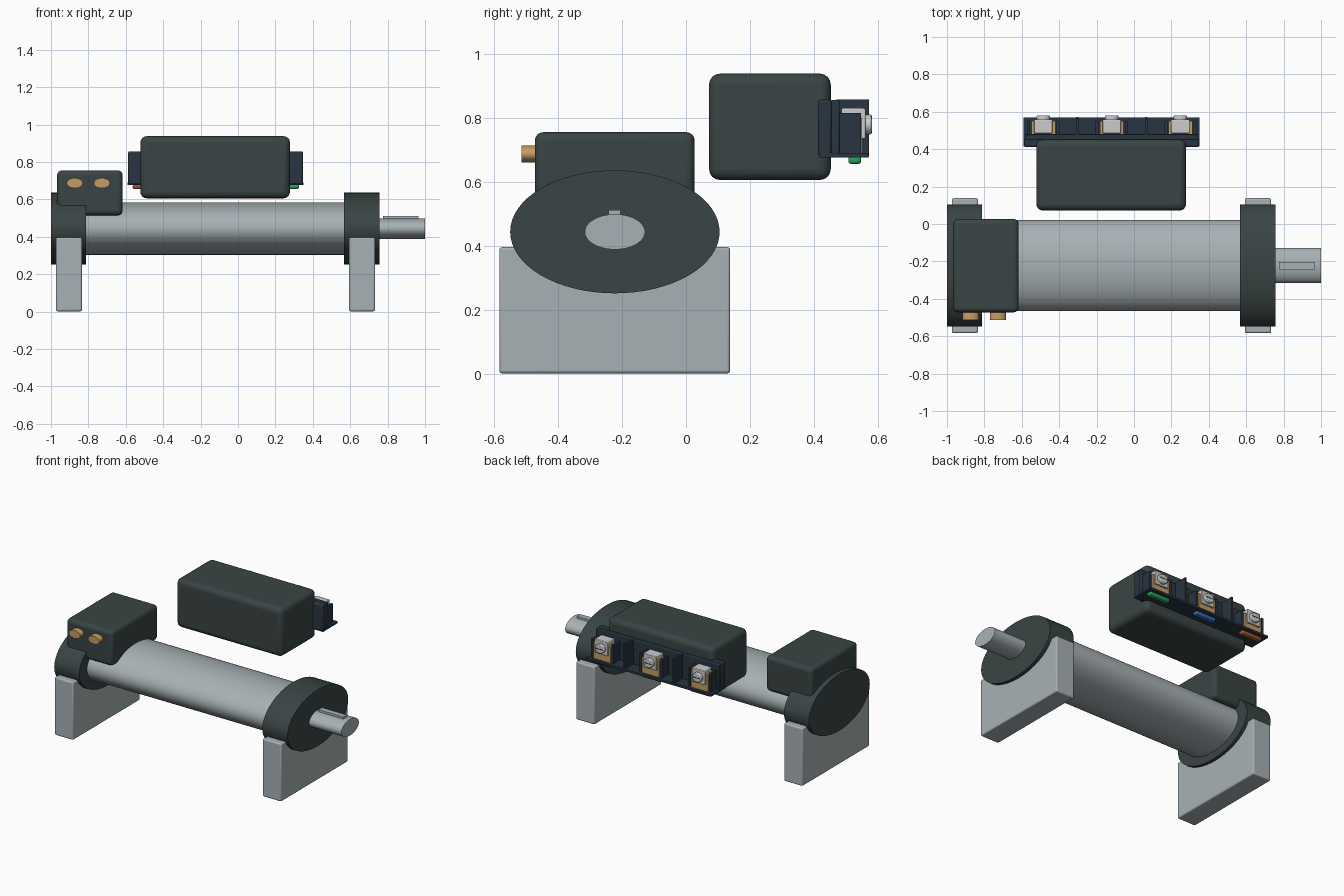
import bpy, math
from mathutils import Matrix

if "Cube" in bpy.data.objects:
    bpy.data.objects.remove(bpy.data.objects["Cube"])


def material(name, rgb):
    m = bpy.data.materials.new(name)
    m.diffuse_color = (*rgb, 1)
    m.use_nodes = True
    m.node_tree.nodes["Principled BSDF"].inputs["Base Color"].default_value = m.diffuse_color
    return m


dark = material("dark_green_grey", (0.042, 0.058, 0.058))
steel = material("light_steel", (0.39, 0.44, 0.46))
brass = material("brass", (0.55, 0.34, 0.13))
navy = material("navy_plastic", (0.022, 0.035, 0.052))
silver = material("silver", (0.55, 0.55, 0.53))
green = material("green", (0.02, 0.35, 0.1))
blue = material("blue", (0.03, 0.15, 0.45))
orange = material("orange_brown", (0.32, 0.09, 0.03))


def finish(o, name, mat, bevel=0, segments=4):
    o.name = name
    o.data.materials.append(mat)
    if bevel:
        b = o.modifiers.new("bevel", 'BEVEL')
        b.width, b.segments = bevel, segments
        b.limit_method = 'ANGLE'
    bpy.ops.object.shade_smooth_by_angle(angle=math.radians(35))
    return o


def box(name, x, y, z, mat, bevel=0, segments=4):
    bpy.ops.mesh.primitive_cube_add(size=1)
    o = bpy.context.object
    size = [b - a for a, b in (x, y, z)]
    mid = [(a + b) / 2 for a, b in (x, y, z)]
    o.data.transform(Matrix.Diagonal((*size, 1)))
    o.location = mid
    return finish(o, name, mat, bevel, segments)


def rod(name, axis, span, centre, radii, mat, bevel=0, sides=64):
    """Elliptical cylinder along x or y; centre and radii are for the other two axes."""
    bpy.ops.mesh.primitive_cylinder_add(radius=1, depth=1, vertices=sides)
    o = bpy.context.object
    length, mid = span[1] - span[0], sum(span) / 2
    if axis == 'X':
        o.data.transform(Matrix.Rotation(math.pi / 2, 4, 'Y'))
        scale, o.location = (length, *radii), (mid, *centre)
    else:
        o.data.transform(Matrix.Rotation(math.pi / 2, 4, 'X'))
        scale, o.location = (radii[0], length, radii[1]), (centre[0], mid, centre[1])
    o.data.transform(Matrix.Diagonal((*scale, 1)))
    return finish(o, name, mat, bevel, 2)


# Motor barrel, end bells, shaft and key
AXIS = (-0.222, 0.444)
rod("motor_barrel", 'X', (-0.83, 0.59), AXIS, (0.243, 0.14), steel)
rod("rear_end_bell", 'X', (-1.0, -0.812), AXIS, (0.327, 0.192), dark)
rod("front_end_bell", 'X', (0.568, 0.757), AXIS, (0.327, 0.192), dark)
rod("shaft", 'X', (0.74, 1.0), AXIS, (0.094, 0.055), steel)
box("shaft_key", (0.775, 0.965), (-0.242, -0.204), (0.47, 0.512), steel)

# Feet under both end bells
for side, x in (("rear", -0.904), ("front", 0.663)):
    box(side + "_foot", (x - 0.07, x + 0.07), (-0.583, 0.138), (0.002, 0.396), steel, 0.009, 3)

# Cable box with two glands
box("cable_box", (-0.967, -0.617), (-0.472, 0.027), (0.515, 0.755), dark, 0.026)
for i, x in enumerate((-0.873, -0.728)):
    rod(f"cable_gland_{i + 1}", 'Y', (-0.513, -0.455), (x, 0.687), (0.043, 0.027), brass)

# Separate control housing
box("control_housing", (-0.522, 0.278), (0.072, 0.452), (0.606, 0.938), dark, 0.034)

# Terminal strip: back plate, raised body, bottom ledge and barriers
box("strip_back_plate", (-0.588, 0.348), (0.412, 0.455), (0.68, 0.857), navy, 0.008, 2)
box("strip_body", (-0.583, 0.343), (0.45, 0.48), (0.68, 0.855), navy, 0.005, 2)
box("strip_ledge", (-0.59, 0.35), (0.415, 0.57), (0.676, 0.69), navy)
for i, x in enumerate((-0.303, 0.066)):
    box(f"strip_barrier_{i + 1}", (x - 0.006, x + 0.006), (0.47, 0.572), (0.68, 0.857), navy)

# Three terminals, each with pedestal, brass contact, clamp, screw and colour tab
for i, (x, tint) in enumerate(((-0.485, orange), (-0.119, blue), (0.248, green))):
    n = f"terminal_{i + 1}_"
    for s in (-1, 1):
        cx = x + s * 0.078
        box(n + "side_wall", (cx - 0.008, cx + 0.008), (0.47, 0.547), (0.685, 0.815), navy)
    box(n + "contact", (x - 0.064, x + 0.064), (0.475, 0.55), (0.69, 0.80), brass)
    box(n + "clamp_top", (x - 0.05, x + 0.05), (0.485, 0.558), (0.80, 0.83), silver, 0.004, 2)
    box(n + "clamp_face", (x - 0.05, x + 0.05), (0.545, 0.56), (0.735, 0.828), silver, 0.003, 2)
    rod(n + "screw", 'Y', (0.55, 0.58), (x, 0.779), (0.036, 0.031), silver, 0.005, 32)
    box(n + "screw_slot", (x - 0.028, x + 0.028), (0.574, 0.581), (0.776, 0.782), navy)
    box(n + "colour_tab", (x - 0.078, x + 0.078), (0.507, 0.547), (0.656, 0.68), tint, 0.009, 3)
